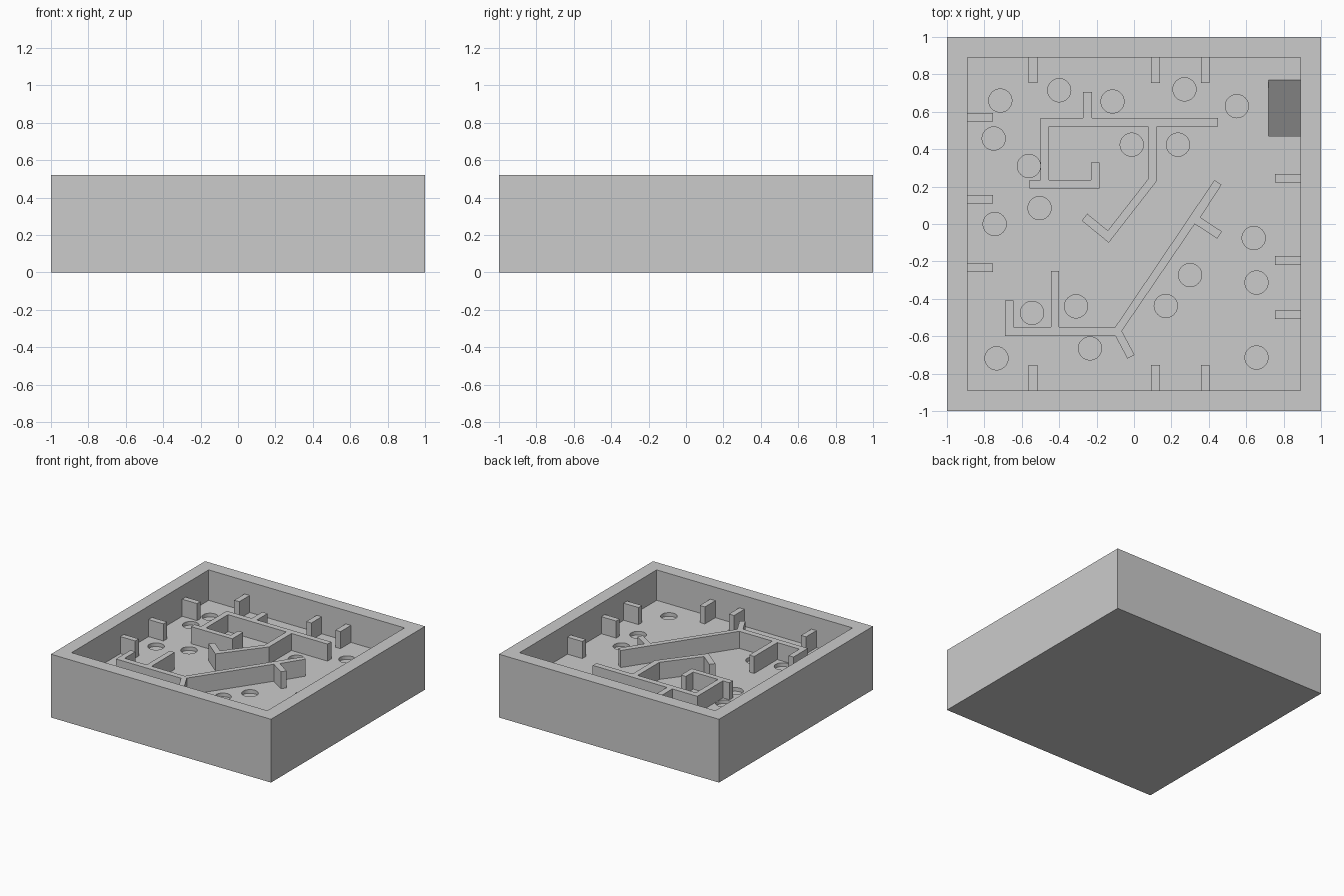
import bpy, bmesh, math
from mathutils import Vector

if "Cube" in bpy.data.objects:
    bpy.data.objects.remove(bpy.data.objects["Cube"])

HEIGHT, FLOOR, WALL_TOP = 0.52, 0.27, 0.41
INNER = 0.89


def prism(bm, points, direction):
    """Extrude a closed flat outline along a direction."""
    face = bm.faces.new([bm.verts.new(p) for p in points])
    new = bmesh.ops.extrude_face_region(bm, geom=[face])["geom"]
    bmesh.ops.translate(bm, vec=Vector(direction),
                        verts=[v for v in new if isinstance(v, bmesh.types.BMVert)])


def upright(bm, outline, z0, z1):
    prism(bm, [(x, y, z0) for x, y in outline], (0, 0, z1 - z0))


def rect(x0, x1, y0, y1):
    return [(x0, y0), (x1, y0), (x1, y1), (x0, y1)]


def finish(bm, name):
    bmesh.ops.recalc_face_normals(bm, faces=bm.faces)
    mesh = bpy.data.meshes.new(name)
    bm.to_mesh(mesh)
    bm.free()
    obj = bpy.data.objects.new(name, mesh)
    bpy.context.collection.objects.link(obj)
    return obj


def cut(target, cutter):
    mod = target.modifiers.new("cut", "BOOLEAN")
    mod.operation, mod.solver, mod.object = "DIFFERENCE", "EXACT", cutter
    bpy.context.view_layer.objects.active = target
    bpy.ops.object.modifier_apply(modifier=mod.name)
    bpy.data.objects.remove(cutter)


# Open box
bm = bmesh.new()
upright(bm, rect(-1, 1, -1, 1), 0, HEIGHT)
box = finish(bm, "box")
bm = bmesh.new()
upright(bm, rect(-INNER, INNER, -INNER, INNER), FLOOR, HEIGHT + 0.1)
cut(box, finish(bm, "cavity_cutter"))

# Round holes in the floor
holes = [(-.715, .66), (-.4, .715), (-.115, .655), (.27, .72), (.55, .63),
         (-.75, .457), (-.562, .31), (-.012, .424), (.235, .424), (-.505, .085),
         (-.745, 0), (.64, -.075), (.655, -.313), (.3, -.273), (.17, -.438),
         (-.31, -.44), (-.545, -.475), (-.235, -.665), (-.735, -.718), (.655, -.714)]
bm = bmesh.new()
for x, y in holes:
    ring = [(x + .062 * math.cos(a * math.tau / 40), y + .062 * math.sin(a * math.tau / 40))
            for a in range(40)]
    upright(bm, ring, FLOOR - 0.03, FLOOR + 0.02)
cut(box, finish(bm, "hole_cutter"))

# Sloped ball chute beside the right wall
bm = bmesh.new()
prism(bm, [(.72, .77, FLOOR), (.72, .47, FLOOR - .22), (.72, .47, FLOOR + .02),
           (.72, .77, FLOOR + .02)], (INNER - .72, 0, 0))
cut(box, finish(bm, "chute_cutter"))

# Maze walls
upper = [(-.56, .19), (-.185, .19), (-.185, .33), (-.23, .33), (-.23, .235),
         (-.455, .235), (-.455, .52), (.075, .52), (.075, .24), (-.14, -.035),
         (-.25, .055), (-.28, .018), (-.135, -.1), (.122, .23), (.122, .52),
         (.45, .52), (.45, .568), (-.225, .568), (-.225, .705), (-.273, .705),
         (-.273, .568), (-.5, .568), (-.5, .235), (-.56, .235)]
lower = [(-.69, -.41), (-.645, -.41), (-.645, -.55), (-.445, -.55), (-.445, -.25),
         (-.4, -.25), (-.4, -.55), (-.1, -.55), (.43, .235), (.468, .21),
         (.355, .035), (.47, -.04), (.445, -.078), (.325, 0), (-.065, -.572),
         (.003, -.7), (-.035, -.72), (-.1, -.598), (-.69, -.598)]
for name, outline in (("upper_maze_wall", upper), ("lower_maze_wall", lower)):
    bm = bmesh.new()
    upright(bm, outline, FLOOR, WALL_TOP)
    finish(bm, name)

# Short stub walls around the rim
W, TIP = 0.023, 0.755
bm = bmesh.new()
for s in (-1, 1):
    for x in (-.54, .115, .38):
        upright(bm, rect(x - W, x + W, *sorted((s * TIP, s * INNER))), FLOOR, WALL_TOP)
for s, ys in ((-1, (.57, .133, -.233)), (1, (.245, -.195, -.485))):
    for y in ys:
        upright(bm, rect(*sorted((s * TIP, s * INNER)), y - W, y + W), FLOOR, WALL_TOP)
finish(bm, "rim_stub_walls")
